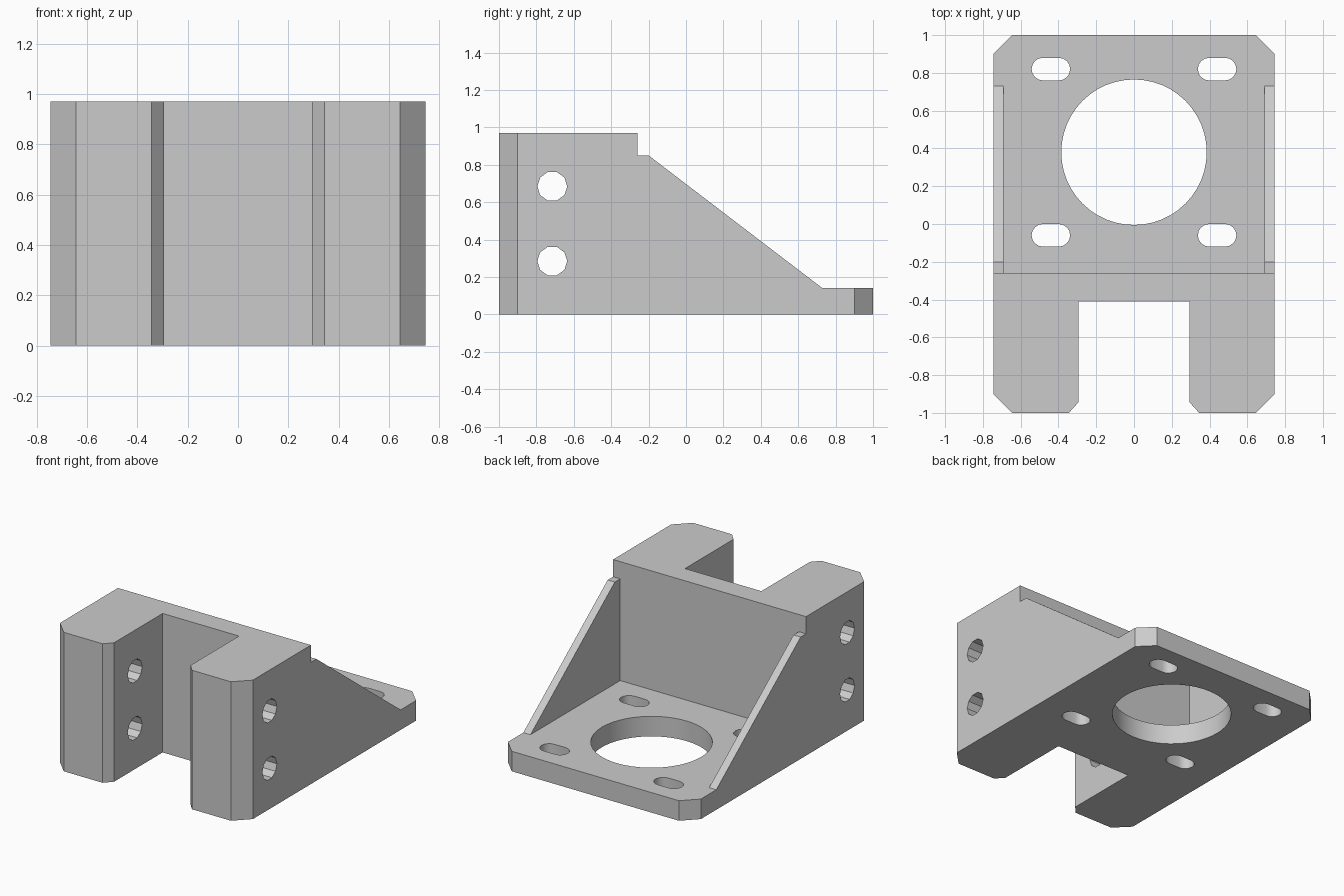
import bpy, bmesh
from math import sin, cos, pi, radians
from mathutils import Vector

old = bpy.data.objects.get("Cube")
if old:
    bpy.data.objects.remove(old, do_unlink=True)

GREY = (0.6, 0.6, 0.6, 1)
mat = bpy.data.materials.new("light grey")
mat.use_nodes = True
mat.diffuse_color = GREY
mat.node_tree.nodes["Principled BSDF"].inputs["Base Color"].default_value = GREY


def prism(name, profile, start, end, axis="Z"):
    """Extrude a profile along Z (points are x, y) or X (points are y, z)."""
    place = (lambda a, b, t: (a, b, t)) if axis == "Z" else (lambda a, b, t: (t, a, b))
    bm = bmesh.new()
    face = bm.faces.new([bm.verts.new(place(a, b, start)) for a, b in profile])
    moved = bmesh.ops.extrude_face_region(bm, geom=[face])["geom"]
    verts = [v for v in moved if isinstance(v, bmesh.types.BMVert)]
    bmesh.ops.translate(bm, verts=verts, vec=Vector(place(0, 0, end - start)))
    bmesh.ops.recalc_face_normals(bm, faces=bm.faces)
    mesh = bpy.data.meshes.new(name)
    bm.to_mesh(mesh)
    bm.free()
    mesh.materials.append(mat)
    obj = bpy.data.objects.new(name, mesh)
    bpy.context.collection.objects.link(obj)
    return obj


def arc(cx, cy, r, first, last, steps):
    angles = [first + (last - first) * i / steps for i in range(steps + 1)]
    return [(cx + r * cos(a), cy + r * sin(a)) for a in angles]


def circle(cx, cy, r, sides):
    return arc(cx, cy, r, 0, 2 * pi, sides)[:-1]


def slot(cx, cy, half, r):
    return (arc(cx + half - r, cy, r, -pi / 2, pi / 2, 8)
            + arc(cx - half + r, cy, r, pi / 2, 3 * pi / 2, 8))


def combine(target, tool, operation):
    tool.hide_render = True
    mod = target.modifiers.new(tool.name, "BOOLEAN")
    mod.operation, mod.solver, mod.object = operation, "EXACT", tool
    bpy.ops.object.select_all(action="DESELECT")
    target.select_set(True)
    bpy.context.view_layer.objects.active = target
    bpy.ops.object.modifier_apply(modifier=mod.name)
    bpy.data.objects.remove(tool, do_unlink=True)


W, TOP, PLATE = 0.745, 0.97, 0.14    # half width, block height, plate thickness
STEP = -0.26                         # rear face of the clamp block

# Side silhouette: tall block, sloping gussets, flat plate
side = [(-1, 0), (1, 0), (1, PLATE), (0.73, PLATE), (-0.2, 0.85),
        (STEP, 0.85), (STEP, TOP), (-1, TOP)]
bracket = prism("motor_bracket", side, -W, W, "X")

# Chamfered plan outline with the open front notch
half = [(0.295, -0.41), (0.295, -0.945), (0.345, -1), (0.645, -1),
        (W, -0.9), (W, 0.9), (0.645, 1)]
plan = half + [(-x, y) for x, y in reversed(half)]
combine(bracket, prism("plan_outline", plan, -0.2, 1.2), "INTERSECT")

# Pocket between the two gussets
pocket = [(-0.69, STEP), (0.69, STEP), (0.69, 1.2), (-0.69, 1.2)]
combine(bracket, prism("pocket", pocket, PLATE, 1.2), "DIFFERENCE")

# Large bore and four mounting slots through the plate
combine(bracket, prism("bore", circle(0, 0.38, 0.385, 48), -0.1, 0.3), "DIFFERENCE")
for sx in (-1, 1):
    for y in (-0.06, 0.82):
        cut = prism("mounting_slot", slot(sx * 0.44, y, 0.102, 0.06), -0.1, 0.3)
        combine(bracket, cut, "DIFFERENCE")

# Clamp bolt holes across both arms
for z in (0.285, 0.685):
    cut = prism("bolt_hole", circle(-0.715, z, 0.08, 10), -1, 1, "X")
    combine(bracket, cut, "DIFFERENCE")

bpy.ops.object.shade_smooth_by_angle(angle=radians(30))
